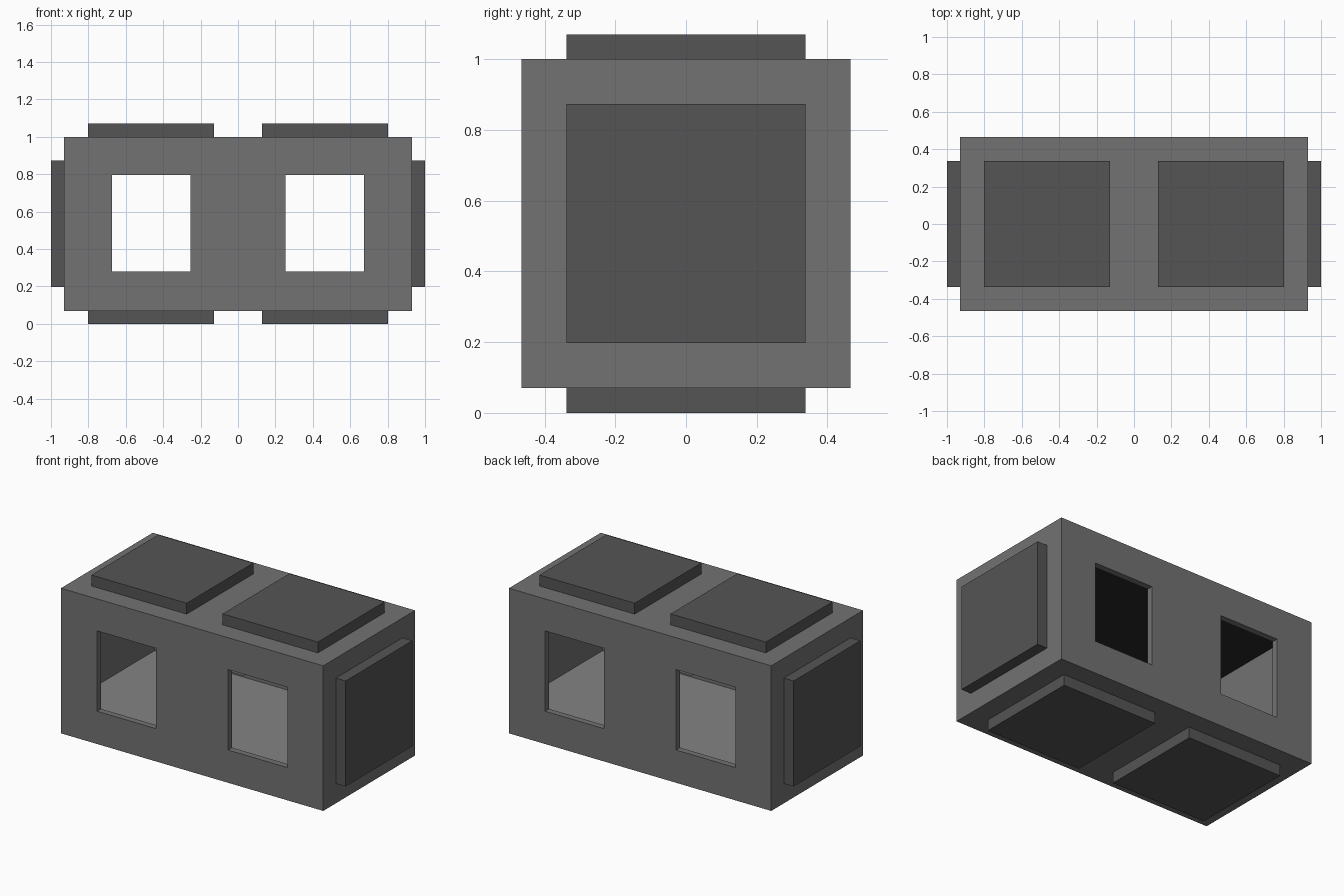
import bpy

if "Cube" in bpy.data.objects:
    bpy.data.objects.remove(bpy.data.objects["Cube"])


def material(name, value):
    m = bpy.data.materials.new(name)
    m.diffuse_color = (value, value, value, 1)
    m.use_nodes = True
    m.node_tree.nodes["Principled BSDF"].inputs["Base Color"].default_value = m.diffuse_color
    return m


body_grey = material("body_grey", 0.17)
pad_grey = material("pad_grey", 0.09)
floor_grey = material("floor_grey", 0.23)
ceiling_dark = material("ceiling_dark", 0.02)


def box(name, lo, hi, mat=None):
    """Axis-aligned box between two opposite corners."""
    centre = [(a + b) / 2 for a, b in zip(lo, hi)]
    bpy.ops.mesh.primitive_cube_add(size=1, location=centre)
    ob = bpy.context.object
    ob.name = name
    ob.scale = [b - a for a, b in zip(lo, hi)]
    bpy.ops.object.transform_apply(location=False, rotation=False, scale=True)
    if mat:
        ob.data.materials.append(mat)
    return ob


def cut(target, cutter):
    """Subtract the cutter and remove it."""
    mod = target.modifiers.new("cut", "BOOLEAN")
    mod.operation = "DIFFERENCE"
    mod.solver = "EXACT"
    mod.object = cutter
    bpy.context.view_layer.objects.active = target
    bpy.ops.object.modifier_apply(modifier=mod.name)
    bpy.data.objects.remove(cutter, do_unlink=True)


# Hollow body shell
body = box("body_shell", (-0.93, -0.465, 0.07), (0.93, 0.465, 1.0), body_grey)
cut(body, box("cavity_cutter", (-0.89, -0.425, 0.11), (0.89, 0.425, 0.96)))

# Two openings right through the front and back walls
for cx in (-0.465, 0.465):
    cut(body, box("window_cutter", (cx - 0.21, -0.6, 0.28), (cx + 0.21, 0.6, 0.795)))

# Interior floor and ceiling
box("inner_floor", (-0.89, -0.425, 0.11), (0.89, 0.425, 0.27), floor_grey)
box("inner_ceiling", (-0.89, -0.425, 0.95), (0.89, 0.425, 0.96), ceiling_dark)

# Raised pads on the top, bottom and ends
for side, s in (("left", -1), ("right", 1)):
    cx = s * 0.465
    for level, z0 in (("top", 1.0), ("bottom", 0.0)):
        box(f"{level}_pad_{side}", (cx - 0.338, -0.338, z0),
            (cx + 0.338, 0.338, z0 + 0.07), pad_grey)
    ex = s * 0.965
    box(f"end_pad_{side}", (ex - 0.035, -0.338, 0.197),
        (ex + 0.035, 0.338, 0.873), pad_grey)
